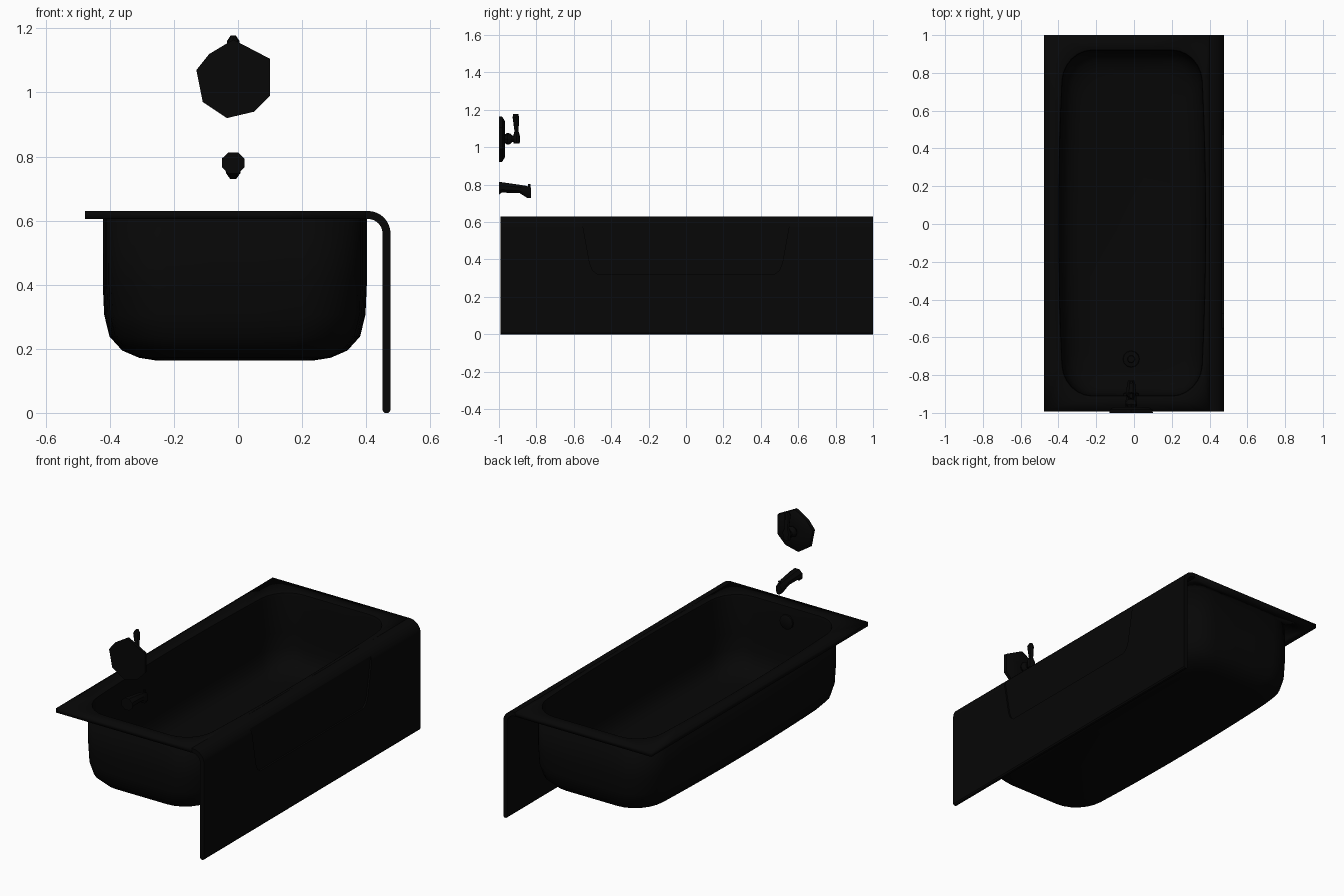
import bpy, bmesh, math
from mathutils import Vector

if "Cube" in bpy.data.objects:
    bpy.data.objects.remove(bpy.data.objects["Cube"])

black = bpy.data.materials.new("black")
black.diffuse_color = (0.002, 0.002, 0.002, 1)
black.use_nodes = True
black.node_tree.nodes["Principled BSDF"].inputs["Base Color"].default_value = black.diffuse_color


def finish(bm, name, angle=35, recalc=True):
    bmesh.ops.remove_doubles(bm, verts=bm.verts, dist=1e-5)
    if recalc:
        bmesh.ops.recalc_face_normals(bm, faces=bm.faces)
    me = bpy.data.meshes.new(name)
    bm.to_mesh(me)
    bm.free()
    me.materials.append(black)
    ob = bpy.data.objects.new(name, me)
    bpy.context.collection.objects.link(ob)
    bpy.ops.object.select_all(action='DESELECT')
    ob.select_set(True)
    bpy.context.view_layer.objects.active = ob
    bpy.ops.object.shade_smooth_by_angle(angle=math.radians(angle))
    return ob


def loft(name, rings, cap_start=True, cap_end=True, **kw):
    """Skin a list of point rings of equal length."""
    bm = bmesh.new()
    vs = [[bm.verts.new(p) for p in r] for r in rings]
    n = len(vs[0])
    for a, b in zip(vs, vs[1:]):
        for i in range(n):
            j = (i + 1) % n
            bm.faces.new((a[i], a[j], b[j], b[i]))
    if cap_start:
        bm.faces.new(vs[0][::-1])
    if cap_end:
        bm.faces.new(vs[-1])
    return finish(bm, name, **kw)


def rounded_rect(cx, cy, z, hx, hy, r, bulge):
    """Rounded rectangle, counter-clockwise, long sides bowed outwards."""
    arcs = []
    for k, (sx, sy) in enumerate(((1, 1), (-1, 1), (-1, -1), (1, -1))):
        arcs.append([Vector((sx * (hx - r) + r * math.cos(math.radians(90 * k + 15 * i)),
                             sy * (hy - r) + r * math.sin(math.radians(90 * k + 15 * i)), 0))
                     for i in range(7)])
    pts = []
    for k in range(4):
        a, b = arcs[k][-1], arcs[(k + 1) % 4][0]
        n = 10 if k % 2 else 3
        pts += arcs[k] + [a.lerp(b, i / n) for i in range(1, n)]
    return [(cx + p.x * (1 - bulge * (p.y / hy) ** 2), cy + p.y, z) for p in pts]


# Rim and basin: one skin, thickened downwards
FRONT, BACK = -0.992, 1.0
rings = [rounded_rect(-0.0385, 0.004, 0.63, 0.4385, 0.996, 0.0, 0)]
for inset, z in ((-0.011, 0.63), (-0.003, 0.626), (0, 0.612), (0, 0.40), (0.004, 0.31),
                 (0.018, 0.25), (0.05, 0.215), (0.095, 0.196), (0.14, 0.189)):
    rings.append(rounded_rect(-0.01, 0.005, z, 0.387 - inset, 0.913 - inset, 0.16, 0.07))
basin = loft("basin", rings, cap_start=False, recalc=False)
sol = basin.modifiers.new("thickness", 'SOLIDIFY')
sol.thickness = 0.025
sol.offset = -1

# Rounded nosing on the wall side of the rim
nose = [(-0.46 + 0.0125 * 1.35 * math.cos(a), 0.6175 + 0.0125 * math.sin(a))
        for a in [math.radians(90 + 22.5 * i) for i in range(9)]]
loft("rim_nosing", [[(x, y, z) for x, z in nose] for y in (FRONT, BACK)])


# Apron: curved profile extruded along the tub
def arc(r, a0, a1, n=8):
    return [(0.406 + r * math.cos(math.radians(a0 + (a1 - a0) * i / n)),
             0.56 + r * math.sin(math.radians(a0 + (a1 - a0) * i / n))) for i in range(n + 1)]


prof = ([(0.395, 0.63)] + arc(0.07, 90, 0) + [(0.476, 0.008), (0.470, 0), (0.457, 0), (0.451, 0.008)]
        + arc(0.045, 0, 90) + [(0.395, 0.605)])
apron = loft("apron", [[(x, y, z) for x, z in prof] for y in (FRONT, BACK)])

# Recessed panel cut into the apron
half = [(0.57, 0.66), (0.555, 0.60), (0.515, 0.38), (0.50, 0.342), (0.475, 0.323)]
outline = half + [(-y, z) for y, z in half[::-1]]
cutter = loft("panel_cutter", [[(x, y, z) for y, z in outline] for x in (0.466, 0.56)])
cutter.hide_render = True
bo = apron.modifiers.new("panel", 'BOOLEAN')
bo.operation = 'DIFFERENCE'
bo.solver = 'EXACT'
bo.object = cutter
bpy.ops.object.select_all(action='DESELECT')
bpy.context.view_layer.objects.active = apron
apron.select_set(True)
bpy.ops.object.modifier_apply(modifier="panel")
bpy.data.objects.remove(cutter)
bpy.ops.object.shade_smooth_by_angle(angle=math.radians(25))
wn = apron.modifiers.new("even_shading", 'WEIGHTED_NORMAL')
wn.keep_sharp = True


def y_ring(y, cz, rx, rz, n=8, cx=-0.015, turn=0.0):
    return [(cx + rx * math.cos(2 * math.pi * i / n + turn), y,
             cz + rz * math.sin(2 * math.pi * i / n + turn)) for i in range(n)]


def z_ring(z, cy, rx, ry, n=8, cx=-0.015):
    return [(cx + rx * math.cos(2 * math.pi * i / n), cy + ry * math.sin(2 * math.pi * i / n), z)
            for i in range(n)]


# Faceted wall plate
plate = [(0.10, 0.99), (0.10, 1.105), (-0.015, 1.165), (-0.09, 1.12), (-0.13, 1.07),
         (-0.11, 0.97), (-0.035, 0.92), (0.05, 0.94)]


def plate_ring(y, s):
    return [(-0.015 + (x + 0.015) * s, y, 1.045 + (z - 1.045) * s) for x, z in plate]


loft("wall_plate", [plate_ring(-1, 1), plate_ring(-0.982, 0.98), plate_ring(-0.968, 0.78),
                    plate_ring(-0.968, 0.3)])

# Valve stem and lever
loft("valve_stem", [y_ring(-0.97, 1.045, 0.022, 0.022), y_ring(-0.955, 1.045, 0.032, 0.032),
                    y_ring(-0.94, 1.045, 0.028, 0.028), y_ring(-0.93, 1.045, 0.018, 0.018),
                    y_ring(-0.91, 1.045, 0.018, 0.018)])
loft("lever", [z_ring(1.02, -0.906, 0.022, 0.017), z_ring(1.06, -0.906, 0.026, 0.018),
               z_ring(1.085, -0.906, 0.013, 0.011), z_ring(1.16, -0.91, 0.02, 0.017),
               z_ring(1.178, -0.91, 0.008, 0.014)])

# Spout with downturned outlet
loft("spout", [y_ring(-1, 0.78, 0.038, 0.036, turn=0.39), y_ring(-0.985, 0.785, 0.035, 0.03, turn=0.39),
               y_ring(-0.89, 0.777, 0.028, 0.024, turn=0.39), y_ring(-0.85, 0.761, 0.024, 0.034, turn=0.39),
               y_ring(-0.828, 0.757, 0.018, 0.03, turn=0.39)])
loft("spout_knob", [z_ring(0.775, -0.84, 0.005, 0.005), z_ring(0.803, -0.838, 0.007, 0.008)])

# Overflow plate on the end wall and drain in the floor
loft("overflow_plate", [y_ring(-0.913, 0.54, 0.042, 0.042, 12), y_ring(-0.898, 0.54, 0.042, 0.042, 12),
                        y_ring(-0.892, 0.54, 0.032, 0.032, 12)])
loft("drain", [z_ring(0.186, -0.715, 0.045, 0.045, 12), z_ring(0.197, -0.715, 0.042, 0.042, 12),
               z_ring(0.199, -0.715, 0.02, 0.02, 12), z_ring(0.212, -0.715, 0.018, 0.018, 12)])
